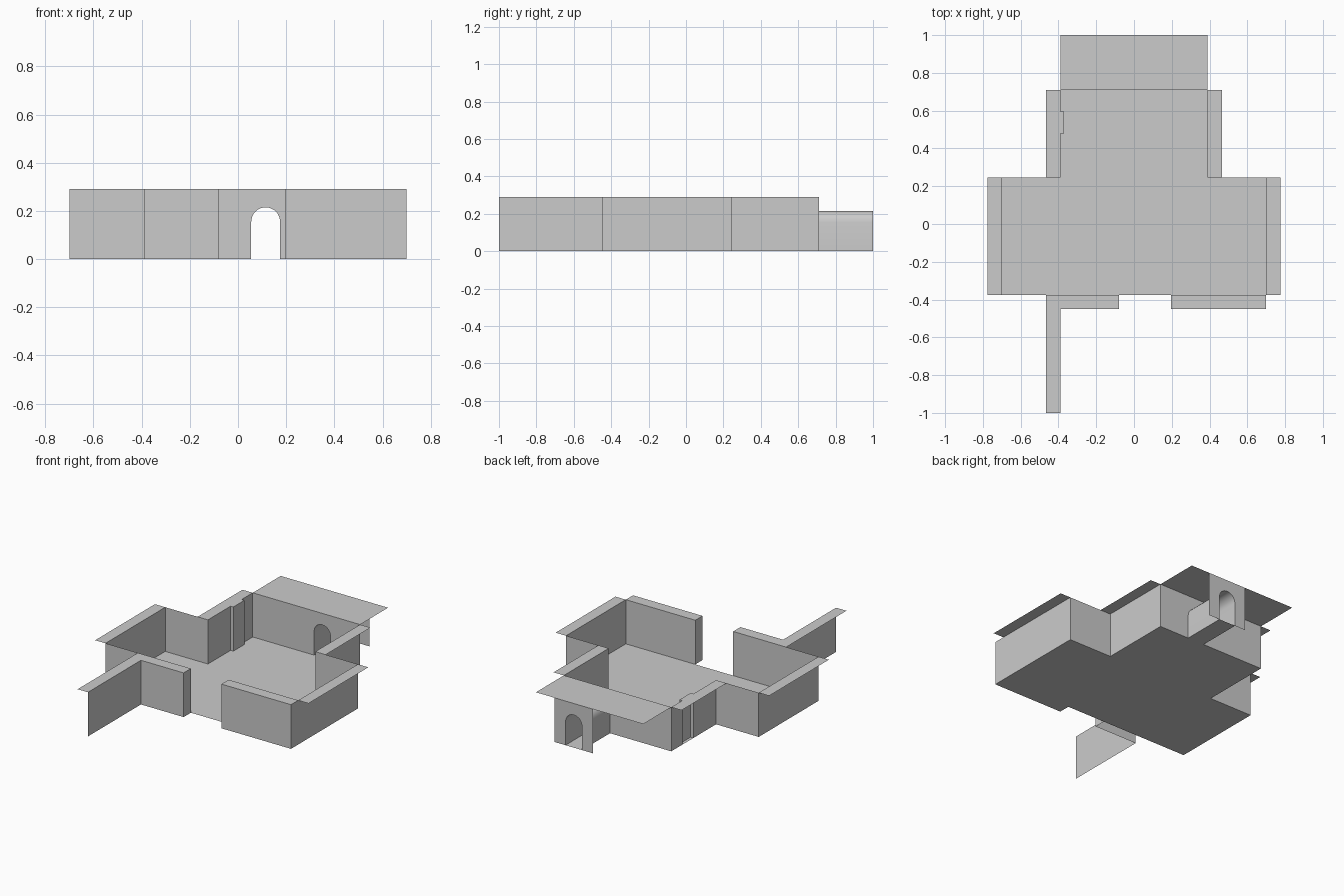
import bpy, math

if "Cube" in bpy.data.objects:
    bpy.data.objects.remove(bpy.data.objects["Cube"])

H = 0.29                       # wall height
XW, XN = 0.70, 0.39            # half widths of wide and narrow room
YF, YM, YB = -0.375, 0.245, 0.71
T = 0.075                      # ledge width
YP = YF - T                    # outer face of front wall pieces
XL, XR = -0.08, 0.195          # entrance gap


def make(name, verts, faces):
    me = bpy.data.meshes.new(name)
    me.from_pydata(verts, [], faces)
    me.update()
    ob = bpy.data.objects.new(name, me)
    bpy.context.collection.objects.link(ob)
    return ob


def flat(name, pts, z):
    """Single horizontal polygon, facing up when pts run counter-clockwise."""
    return make(name, [(x, y, z) for x, y in pts], [range(len(pts))])


def ledge(name, x0, x1, y0, y1):
    return flat(name, [(x0, y0), (x1, y0), (x1, y1), (x0, y1)], H)


def walls(name, path):
    """Thin wall rising from a floor path."""
    n = len(path)
    v = [(x, y, z) for z in (0, H) for x, y in path]
    return make(name, v, [(i, i + 1, n + i + 1, n + i) for i in range(n - 1)])


# Floor, including the strip below the right front wall piece
flat("floor", [(-XW, YF), (XR, YF), (XR, YP), (XW, YP), (XW, YM), (XN, YM),
               (XN, YB), (-XN, YB), (-XN, YM), (-XW, YM)], 0)

# Walls: left run with corridor and pilaster, right run with front wall piece
P0, P1, PX = 0.48, 0.595, -0.37
walls("left_walls", [(-XN, YB), (-XN, P1), (PX, P1), (PX, P0), (-XN, P0), (-XN, YM),
                     (-XW, YM), (-XW, YF), (XL, YF), (XL, YP), (-XN, YP), (-XN, -1)])
walls("right_walls", [(XW, YF), (XR, YF), (XR, YP), (XW, YP), (XW, YM),
                      (XN, YM), (XN, YB)])

# Top ledges
for name, s in (("left", -1), ("right", 1)):
    ledge(name + "_side_ledge", *sorted((s * XW, s * (XW + T))), YF, YM)
ledge("right_back_ledge", XN, XN + T, YM, YB)
flat("left_back_ledge", [(-XN - T, YM), (-XN, YM), (-XN, P0), (PX, P0), (PX, P1),
                         (-XN, P1), (-XN, YB), (-XN - T, YB)], H)
ledge("back_ledge", -XN, XN, YB, 1)
ledge("corridor_ledge", -XN - T, -XN, -1, YF)
ledge("front_left_ledge", -XN, XL, YP, YF)
ledge("front_right_ledge", XR, XW, YP, YF)

# Arched doorway profile
CX, R, SPRING, SEG = 0.115, 0.06, 0.155, 10
arch = [(CX - R, 0)]
arch += [(CX - R * math.cos(math.pi * i / SEG), SPRING + R * math.sin(math.pi * i / SEG))
         for i in range(SEG + 1)]
arch.append((CX + R, 0))


def arched_wall(name, x0, x1, y):
    pts = [(x0, 0)] + arch + [(x1, 0), (x1, H), (x0, H)]
    return make(name, [(x, y, z) for x, z in pts], [range(len(pts))])


arched_wall("back_wall", -XN, XN, YB)
arched_wall("outer_door_wall", CX - 0.14, CX + 0.14, 1)

# Passage joining the two arches, closed by its floor
n = len(arch)
passage = make("door_passage", [(x, y, z) for y in (YB, 1) for x, z in arch],
               [(i, (i + 1) % n, n + (i + 1) % n, n + i) for i in range(n)])
bpy.context.view_layer.objects.active = passage
passage.select_set(True)
bpy.ops.object.shade_smooth_by_angle(angle=math.radians(30))
